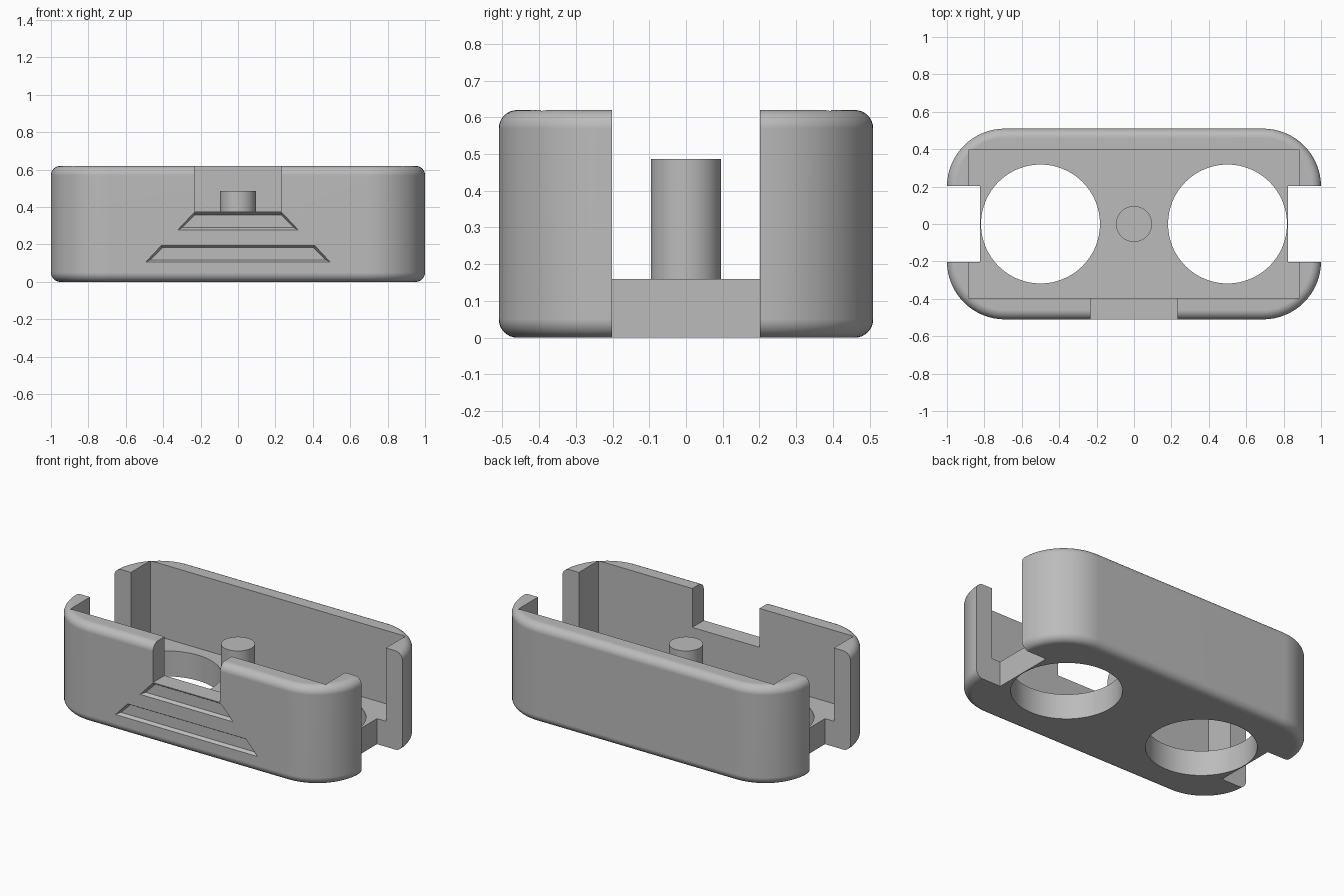
import bpy
import bmesh
from math import sin, cos, pi, radians

old = bpy.data.objects.get("Cube")
if old:
    bpy.data.objects.remove(old, do_unlink=True)

grey = bpy.data.materials.new("mid grey")
grey.use_nodes = True
COLOUR = (0.5, 0.5, 0.5, 1)
grey.diffuse_color = COLOUR
grey.node_tree.nodes["Principled BSDF"].inputs["Base Color"].default_value = COLOUR

HX, HY, HEIGHT, FLOOR = 1.0, 0.51, 0.62, 0.16
CORNER, FILLET = 0.31, 0.05


def loft(name, rings):
    """Closed solid skinned through a stack of equal-length rings."""
    bm = bmesh.new()
    loops = [[bm.verts.new(p) for p in ring] for ring in rings]
    n = len(loops[0])
    for a, b in zip(loops, loops[1:]):
        for i in range(n):
            j = (i + 1) % n
            bm.faces.new((a[i], a[j], b[j], b[i]))
    bm.faces.new(loops[0][::-1])
    bm.faces.new(loops[-1])
    bmesh.ops.recalc_face_normals(bm, faces=bm.faces)
    mesh = bpy.data.meshes.new(name)
    bm.to_mesh(mesh)
    bm.free()
    mesh.materials.append(grey)
    obj = bpy.data.objects.new(name, mesh)
    bpy.context.collection.objects.link(obj)
    return obj


def rounded_ring(inset, z, steps=16):
    r = CORNER - inset
    ring = []
    for q, (sx, sy) in enumerate([(1, 1), (-1, 1), (-1, -1), (1, -1)]):
        for k in range(steps + 1):
            a = (q + k / steps) * pi / 2
            ring.append((sx * (HX - CORNER) + r * cos(a),
                         sy * (HY - CORNER) + r * sin(a), z))
    return ring


def box(name, x0, x1, y0, y1, z0, z1):
    return loft(name, [[(x0, y0, z), (x1, y0, z), (x1, y1, z), (x0, y1, z)]
                       for z in (z0, z1)])


def cylinder(name, x, r, z0, z1, n=64):
    return loft(name, [[(x + r * cos(2 * pi * i / n), r * sin(2 * pi * i / n), z)
                        for i in range(n)] for z in (z0, z1)])


def groove(name, z0, z1, bottom, top, depth=0.02, slope=0.012):
    """Trapezoid recess cutter, narrowing as it goes into the front wall."""
    def ring(y, s):
        return [(-bottom + 2 * s, y, z0 + s), (bottom - 2 * s, y, z0 + s),
                (top - s / 2, y, z1 - s), (-top + s / 2, y, z1 - s)]
    return loft(name, [ring(-HY - 0.02, 0), ring(-HY, 0), ring(-HY + depth, slope)])


def finish(obj):
    bpy.ops.object.select_all(action='DESELECT')
    obj.select_set(True)
    bpy.context.view_layer.objects.active = obj
    bpy.ops.object.shade_smooth_by_angle(angle=radians(30))
    mod = obj.modifiers.new("even shading", 'WEIGHTED_NORMAL')
    mod.keep_sharp = True


# Outer shell: rounded block with filleted top and bottom rims
STEPS = 8
arc = [(FILLET * (1 - sin(t)), FILLET * (1 - cos(t)))
       for t in (k / STEPS * pi / 2 for k in range(STEPS + 1))]
profile = arc + [(i, HEIGHT - z) for i, z in reversed(arc)]
body = loft("tray_body", [rounded_ring(i, z) for i, z in profile])

# Cavity, end slots, front notch, round floor holes and front grooves
cutters = [
    box("cavity_cutter", -0.885, 0.885, -0.395, 0.395, FLOOR, 1),
    box("notch_cutter", -0.233, 0.233, -0.7, -0.3, 0.376, 1),
    groove("lower_groove_cutter", 0.106, 0.195, 0.493, 0.41),
    groove("upper_groove_cutter", 0.278, 0.37, 0.322, 0.236),
]
for side in (-1, 1):
    x0, x1 = sorted((side * 0.823, side * 1.2))
    cutters.append(box("slot_cutter", x0, x1, -0.202, 0.202, -0.2, 1))
    cutters.append(cylinder("hole_cutter", side * 0.5, 0.318, -0.2, 0.5))

for cutter in cutters:
    mod = body.modifiers.new(cutter.name, 'BOOLEAN')
    mod.operation = 'DIFFERENCE'
    mod.solver = 'EXACT'
    mod.object = cutter
    cutter.hide_render = True

bpy.context.view_layer.update()
cut = bpy.data.meshes.new_from_object(
    body.evaluated_get(bpy.context.evaluated_depsgraph_get()))
body.modifiers.clear()
body.data = cut
for cutter in cutters:
    bpy.data.objects.remove(cutter, do_unlink=True)
finish(body)

# Central post standing on the floor
post = cylinder("centre_post", 0, 0.096, FLOOR - 0.02, 0.486)
finish(post)
